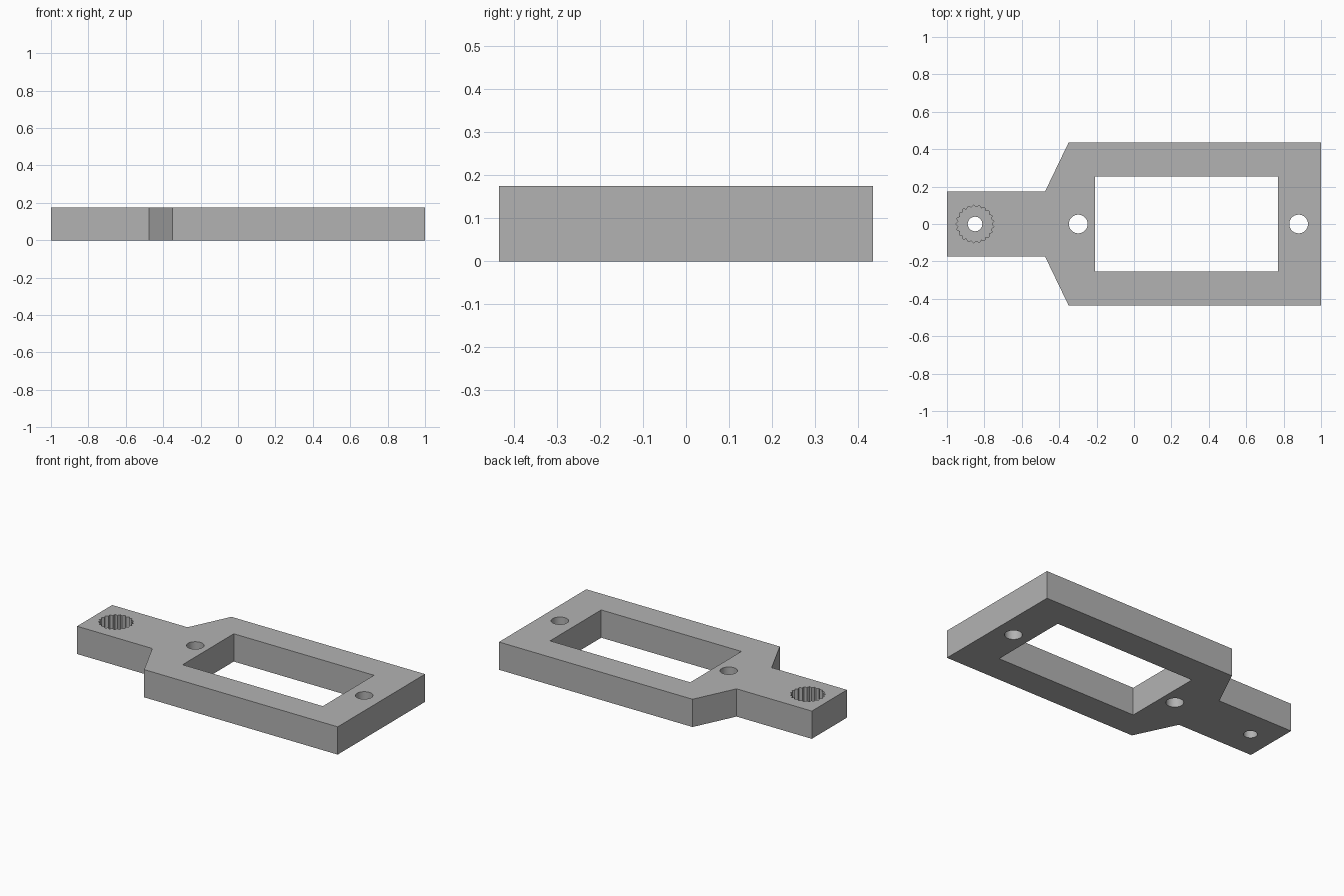
import bpy, bmesh, math

if "Cube" in bpy.data.objects:
    bpy.data.objects.remove(bpy.data.objects["Cube"])

T = 0.175  # plate thickness

grey = bpy.data.materials.new("plain grey")
grey.diffuse_color = (0.45, 0.45, 0.45, 1)
grey.use_nodes = True
grey.node_tree.nodes["Principled BSDF"].inputs["Base Color"].default_value = grey.diffuse_color


def prism(name, pts, z0, z1):
    """Extrude a closed xy outline from z0 to z1."""
    bm = bmesh.new()
    base = bm.faces.new([bm.verts.new((x, y, z0)) for x, y in pts])
    top = bmesh.ops.extrude_face_region(bm, geom=[base])["geom"]
    verts = [g for g in top if isinstance(g, bmesh.types.BMVert)]
    bmesh.ops.translate(bm, verts=verts, vec=(0, 0, z1 - z0))
    bmesh.ops.recalc_face_normals(bm, faces=bm.faces[:])
    me = bpy.data.meshes.new(name)
    bm.to_mesh(me)
    bm.free()
    me.materials.append(grey)
    ob = bpy.data.objects.new(name, me)
    bpy.context.collection.objects.link(ob)
    return ob


def ring(cx, radii, n):
    """Circle of n points cycling through the given radii."""
    return [(cx + radii[i % len(radii)] * math.cos(2 * math.pi * i / n),
             radii[i % len(radii)] * math.sin(2 * math.pi * i / n))
            for i in range(n)]


# Plate outline: narrow arm flaring into a wide frame, mirrored in y
half = [(-1, 0.175), (-0.475, 0.175), (-0.35, 0.435), (1, 0.435)]
plate = prism("mounting_plate", half + [(x, -y) for x, y in reversed(half)], 0, T)

# Openings: window, two screw holes, toothed pocket and its through hole
lo, hi = -0.1, T + 0.1
cutters = [
    prism("window_cutter", [(-0.208, -0.255), (0.77, -0.255), (0.77, 0.255), (-0.208, 0.255)], lo, hi),
    prism("inner_screw_cutter", ring(-0.298, [0.05], 40), lo, hi),
    prism("outer_screw_cutter", ring(0.88, [0.05], 40), lo, hi),
    prism("spline_pocket_cutter", ring(-0.85, [0.09, 0.102], 42), 0.045, hi),
    prism("spline_screw_cutter", ring(-0.85, [0.039], 32), lo, hi),
]
bpy.context.view_layer.objects.active = plate
for c in cutters:
    c.hide_render = True
    mod = plate.modifiers.new(c.name, "BOOLEAN")
    mod.operation = "DIFFERENCE"
    mod.solver = "EXACT"
    mod.object = c
    bpy.ops.object.modifier_apply(modifier=mod.name)
for c in cutters:
    bpy.data.objects.remove(c)

# Smooth the round holes, keep all corners crisp
plate.select_set(True)
bpy.ops.object.shade_smooth_by_angle(angle=math.radians(20))
